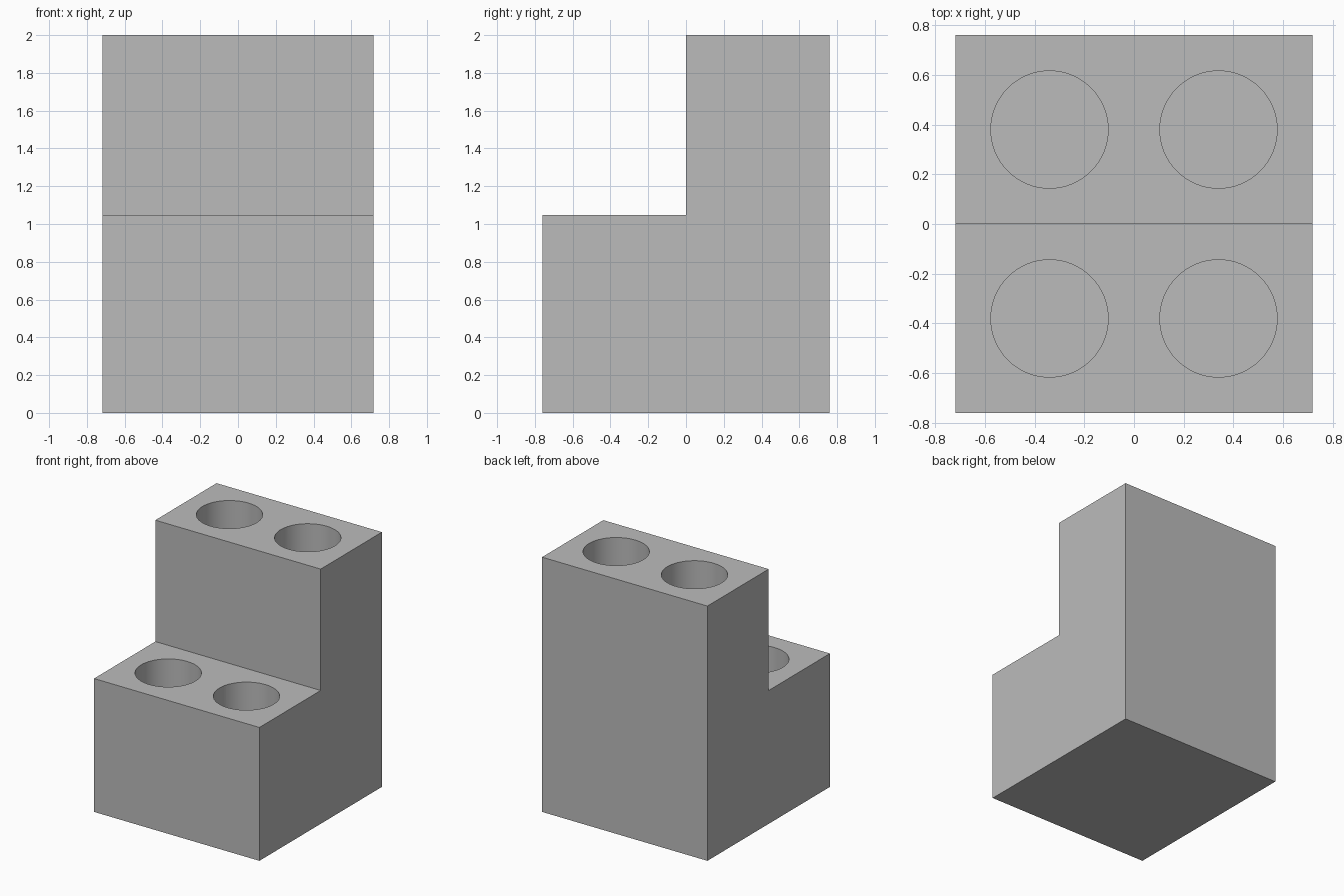
import bpy, bmesh

cube = bpy.data.objects.get("Cube")
if cube:
    bpy.data.objects.remove(cube, do_unlink=True)

WIDTH, DEPTH, HEIGHT, STEP = 1.436, 1.52, 2.0, 1.047
HOLE_R, HOLE_DEPTH, HOLE_X, HOLE_Y = 0.236, 0.9, 0.34, 0.38

grey = bpy.data.materials.new("plain grey")
grey.use_nodes = True
grey.diffuse_color = (0.5, 0.5, 0.5, 1)
grey.node_tree.nodes["Principled BSDF"].inputs["Base Color"].default_value = (0.5, 0.5, 0.5, 1)

# Stepped block: side profile extruded across the width
d = DEPTH / 2
profile = [(-d, 0), (d, 0), (d, HEIGHT), (0, HEIGHT), (0, STEP), (-d, STEP)]
bm = bmesh.new()
side = bm.faces.new([bm.verts.new((-WIDTH / 2, y, z)) for y, z in profile])
out = bmesh.ops.extrude_face_region(bm, geom=[side])
bmesh.ops.translate(bm, vec=(WIDTH, 0, 0),
                    verts=[v for v in out["geom"] if isinstance(v, bmesh.types.BMVert)])
bmesh.ops.recalc_face_normals(bm, faces=bm.faces)
mesh = bpy.data.meshes.new("stepped_holder")
bm.to_mesh(mesh)
bm.free()
mesh.materials.append(grey)
holder = bpy.data.objects.new("stepped_holder", mesh)
bpy.context.collection.objects.link(holder)


# Round pockets, two on each level
def cut_pocket(name, x, y, top):
    over = 0.05
    bpy.ops.mesh.primitive_cylinder_add(
        vertices=64, radius=HOLE_R, depth=HOLE_DEPTH + over,
        location=(x, y, top + (over - HOLE_DEPTH) / 2))
    cutter = bpy.context.object
    cutter.name = name
    cutter.data.materials.append(grey)
    bpy.context.view_layer.objects.active = holder
    mod = holder.modifiers.new(name, 'BOOLEAN')
    mod.operation = 'DIFFERENCE'
    mod.solver = 'EXACT'
    mod.object = cutter
    bpy.ops.object.modifier_apply(modifier=name)
    bpy.data.objects.remove(cutter, do_unlink=True)


for level, y, top in (("lower", -HOLE_Y, STEP), ("upper", HOLE_Y, HEIGHT)):
    for hand, sx in (("right", -1), ("left", 1)):
        cut_pocket(f"{level}_{hand}_pocket", sx * HOLE_X, y, top)

# Smooth pocket walls with sharp block edges
bpy.ops.object.select_all(action='DESELECT')
holder.select_set(True)
bpy.context.view_layer.objects.active = holder
bpy.ops.object.shade_smooth_by_angle()
